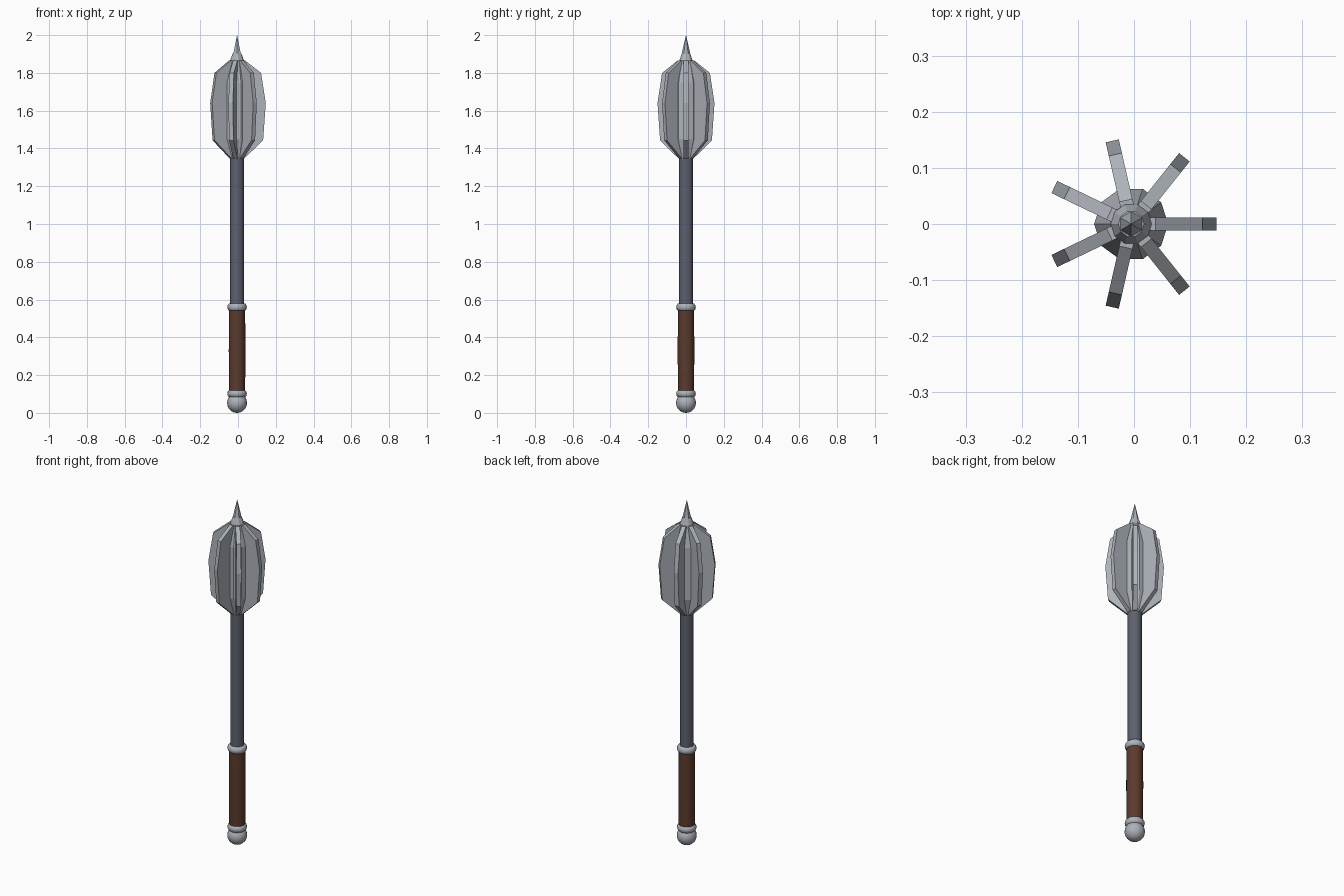
import bpy, bmesh, math
from mathutils import Matrix

cube = bpy.data.objects.get("Cube")
if cube:
    bpy.data.objects.remove(cube, do_unlink=True)

AXIS_X = -0.005  # the seven-flanged head is uneven in x, so the shaft sits off centre


def material(name, rgb):
    mat = bpy.data.materials.new(name)
    mat.use_nodes = True
    mat.diffuse_color = (*rgb, 1)
    mat.node_tree.nodes["Principled BSDF"].inputs["Base Color"].default_value = (*rgb, 1)
    return mat


steel = material("polished steel", (0.42, 0.45, 0.49))
iron = material("dark iron", (0.11, 0.12, 0.155))
leather = material("brown leather", (0.105, 0.043, 0.025))


def finish(name, bm, mat, smooth_angle=None):
    bmesh.ops.recalc_face_normals(bm, faces=bm.faces)
    mesh = bpy.data.meshes.new(name)
    bm.to_mesh(mesh)
    bm.free()
    mesh.materials.append(mat)
    obj = bpy.data.objects.new(name, mesh)
    bpy.context.collection.objects.link(obj)
    obj.location.x = AXIS_X
    if smooth_angle:
        bpy.ops.object.select_all(action='DESELECT')
        obj.select_set(True)
        bpy.context.view_layer.objects.active = obj
        bpy.ops.object.shade_smooth_by_angle(angle=math.radians(smooth_angle))
    return obj


def lathe(name, profile, sides, mat, smooth_angle=None, turn=0.0):
    """Stack rings of (radius, height) and cap both ends."""
    bm = bmesh.new()
    rings = []
    for r, z in profile:
        rings.append([bm.verts.new((r * math.cos(turn + math.tau * i / sides),
                                    r * math.sin(turn + math.tau * i / sides), z))
                      for i in range(sides)])
    for low, high in zip(rings, rings[1:]):
        for i in range(sides):
            j = (i + 1) % sides
            bm.faces.new((low[i], low[j], high[j], high[i]))
    bm.faces.new(rings[0])
    bm.faces.new(rings[-1])
    bmesh.ops.remove_doubles(bm, verts=bm.verts, dist=1e-5)
    return finish(name, bm, mat, smooth_angle)


# Handle
lathe("shaft", [(0.037, 0.5), (0.037, 1.36)], 16, iron, 40)
lathe("grip", [(0.043, 0.1), (0.044, 0.33), (0.043, 0.56)], 16, leather, 40)


# Rounded rings at both ends of the grip
def ring(name, z, half):
    lathe(name, [(0.042, z - half), (0.049, z - half * 0.6), (0.052, z),
                 (0.049, z + half * 0.6), (0.042, z + half)], 16, steel, 60)


ring("upper_ring", 0.56, 0.02)
ring("lower_ring", 0.102, 0.019)

# Ball pommel
bm = bmesh.new()
bmesh.ops.create_uvsphere(bm, u_segments=16, v_segments=10, radius=0.053,
                          matrix=Matrix.Translation((0, 0, 0.053)))
finish("pommel", bm, steel, 60)

# Head: core, collar and spike
lathe("head_core", [(0.037, 1.345), (0.066, 1.45), (0.066, 1.75), (0.037, 1.865)], 10, steel)
lathe("collar", [(0.038, 1.855), (0.036, 1.868), (0.023, 1.903)], 10, steel)
lathe("spike", [(0.024, 1.895), (0.0005, 2.0)], 6, steel, turn=math.pi / 6)

# Seven flanges around the core
OUTLINE = [(0.03, 1.865), (0.043, 1.865), (0.127, 1.80), (0.152, 1.64),
           (0.138, 1.443), (0.038, 1.347), (0.03, 1.347)]
HALF = 0.012
for k in range(7):
    bm = bmesh.new()
    face = bm.faces.new([bm.verts.new((r, -HALF, z)) for r, z in OUTLINE])
    side = bmesh.ops.extrude_face_region(bm, geom=[face])
    new = [v for v in side["geom"] if isinstance(v, bmesh.types.BMVert)]
    bmesh.ops.translate(bm, verts=new, vec=(0, 2 * HALF, 0))
    bmesh.ops.rotate(bm, verts=bm.verts, matrix=Matrix.Rotation(math.tau * k / 7, 3, 'Z'))
    finish(f"flange_{k + 1}", bm, steel)
